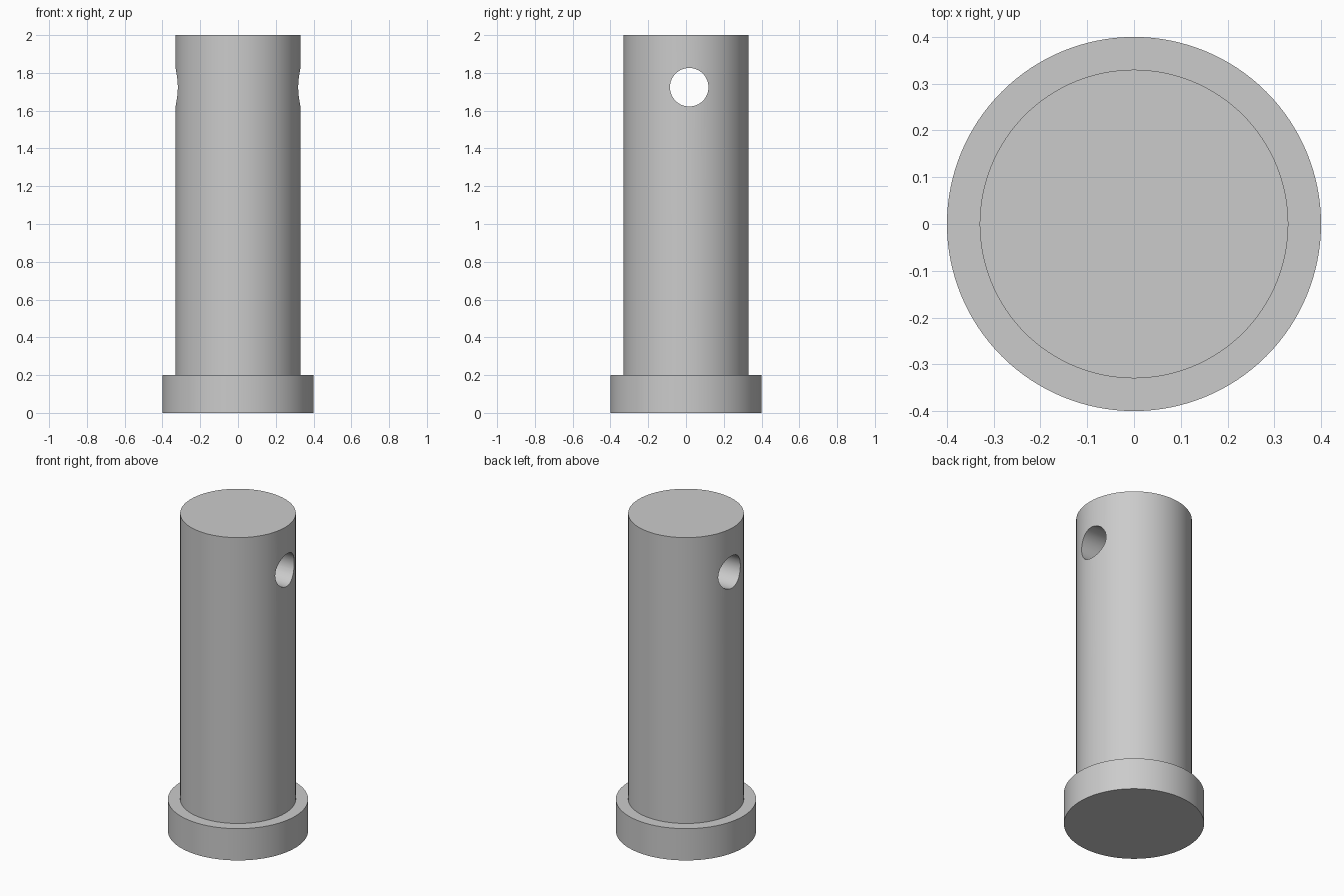
import bpy
import bmesh
import math
from mathutils import Matrix

SEGMENTS = 128

cube = bpy.data.objects.get("Cube")
if cube:
    bpy.data.objects.remove(cube, do_unlink=True)

# Plain grey metal
steel = bpy.data.materials.new("grey_steel")
steel.use_nodes = True
colour = (0.6, 0.6, 0.6, 1.0)
steel.diffuse_color = colour
steel.node_tree.nodes["Principled BSDF"].inputs["Base Color"].default_value = colour


def add_object(name, bm):
    bmesh.ops.recalc_face_normals(bm, faces=bm.faces[:])
    mesh = bpy.data.meshes.new(name)
    bm.to_mesh(mesh)
    bm.free()
    mesh.materials.append(steel)
    obj = bpy.data.objects.new(name, mesh)
    bpy.context.collection.objects.link(obj)
    return obj


# Headed pin: stacked rings bridged into one closed solid
profile = [(0.4, 0.0), (0.4, 0.2), (0.33, 0.2), (0.33, 2.0)]
bm = bmesh.new()
rings = []
for radius, z in profile:
    ring = bmesh.ops.create_circle(bm, segments=SEGMENTS, radius=radius,
                                   matrix=Matrix.Translation((0, 0, z)))
    rings.append(ring["verts"])
for low, high in zip(rings, rings[1:]):
    for i in range(SEGMENTS):
        j = (i + 1) % SEGMENTS
        bm.faces.new((low[i], low[j], high[j], high[i]))
bm.faces.new(rings[0])
bm.faces.new(rings[-1])
pin = add_object("headed_pin", bm)

# Cross hole through the shaft, slightly behind centre
bm = bmesh.new()
bmesh.ops.create_cone(bm, cap_ends=True, segments=64, radius1=0.102, radius2=0.102, depth=1.0,
                      matrix=Matrix.Translation((0, 0.017, 1.724))
                      @ Matrix.Rotation(math.pi / 2, 4, "Y"))
cutter = add_object("hole_cutter", bm)
cutter.hide_render = True

cut = pin.modifiers.new("cross_hole", "BOOLEAN")
cut.operation = "DIFFERENCE"
cut.solver = "EXACT"
cut.object = cutter

bpy.ops.object.select_all(action="DESELECT")
pin.select_set(True)
bpy.context.view_layer.objects.active = pin
bpy.ops.object.modifier_apply(modifier=cut.name)
bpy.data.objects.remove(cutter, do_unlink=True)
bpy.ops.object.shade_smooth_by_angle(angle=math.radians(30))
